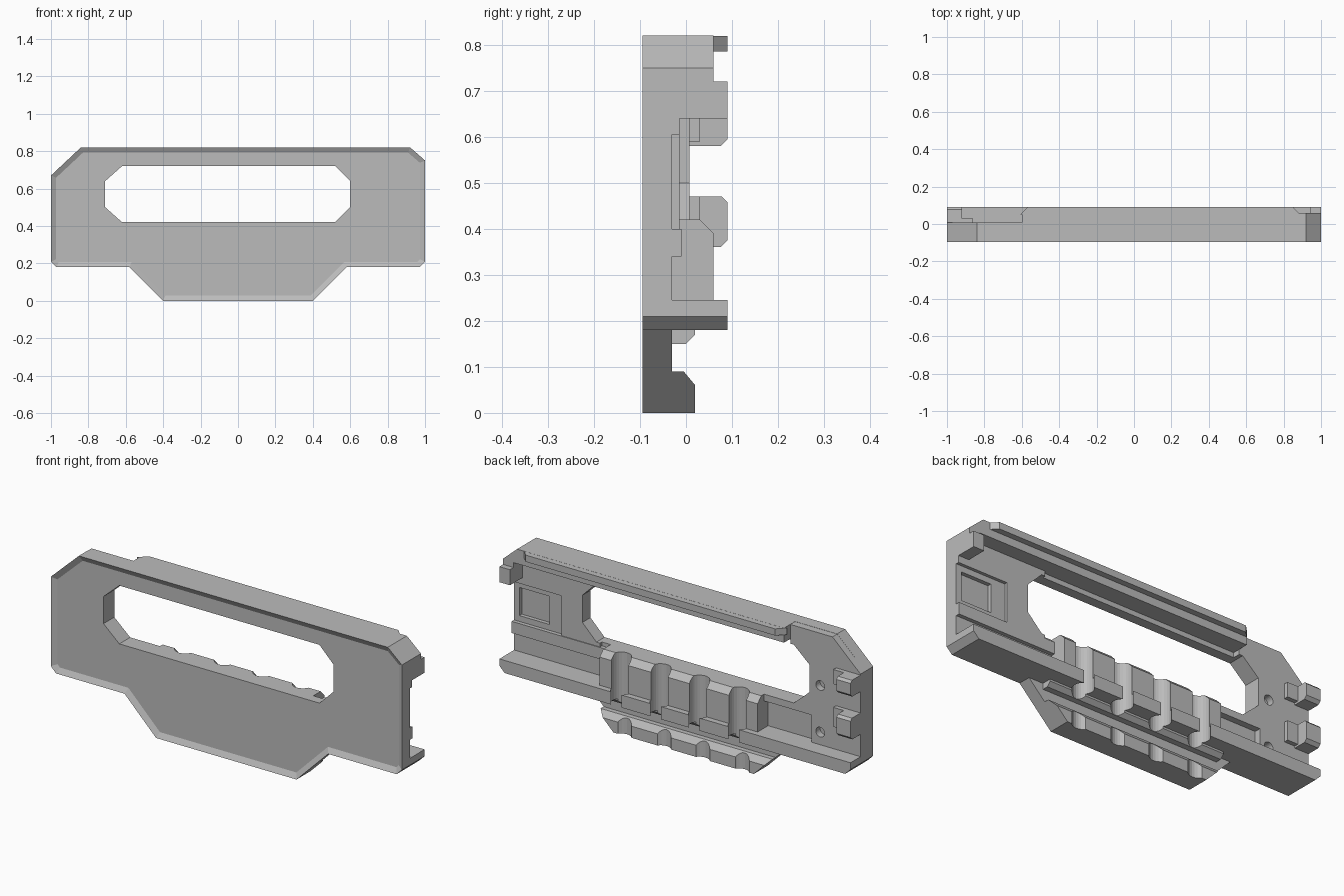
import bpy, bmesh, math
from mathutils import Vector

cube = bpy.data.objects.get("Cube")
if cube:
    bpy.data.objects.remove(cube)

grey = bpy.data.materials.new("plain_grey")
grey.use_nodes = True
grey.diffuse_color = (0.5, 0.5, 0.5, 1)
grey.node_tree.nodes["Principled BSDF"].inputs["Base Color"].default_value = (0.5, 0.5, 0.5, 1)

# Axis along which a profile is extruded -> how its 2D points become 3D
PLACE = {
    "x": lambda p, d: Vector((d, p[0], p[1])),
    "y": lambda p, d: Vector((p[0], d, p[1])),
    "z": lambda p, d: Vector((p[0], p[1], d)),
}


def finish(bm, name):
    bmesh.ops.recalc_face_normals(bm, faces=bm.faces[:])
    mesh = bpy.data.meshes.new(name)
    bm.to_mesh(mesh)
    bm.free()
    mesh.materials.append(grey)
    obj = bpy.data.objects.new(name, mesh)
    bpy.context.collection.objects.link(obj)
    return obj


def prism(name, pts, axis, a, b, rim=0, drop=0):
    """Extrude a profile from a to b; rim and drop chamfer the edge of the face at a."""
    bm = bmesh.new()
    base = [bm.verts.new(PLACE[axis](p, a)) for p in pts]
    face = bm.faces.new(base)
    move = PLACE[axis]((0, 0), b - a)
    new = bmesh.ops.extrude_face_region(bm, geom=[face], use_keep_orig=True)["geom"]
    bmesh.ops.translate(bm, vec=move, verts=[g for g in new if isinstance(g, bmesh.types.BMVert)])
    bmesh.ops.recalc_face_normals(bm, faces=bm.faces[:])
    if rim:
        bmesh.ops.inset_region(bm, faces=[face], thickness=rim)
        bmesh.ops.translate(bm, vec=move.normalized() * drop, verts=base)
    return finish(bm, name)


def box(name, x, y, z):
    return prism(name, [(x[0], z[0]), (x[1], z[0]), (x[1], z[1]), (x[0], z[1])], "y", *y)


def post(name, pos, radius, length, axis):
    pts = [(pos[0] + radius * math.cos(i * math.pi / 12),
            pos[1] + radius * math.sin(i * math.pi / 12)) for i in range(24)]
    return prism(name, pts, axis, *length)


def cut(obj, *cutters):
    for c in cutters:
        c.hide_render = True
        c.hide_viewport = True
        c.display_type = "WIRE"
        mod = obj.modifiers.new("cut", "BOOLEAN")
        mod.operation = "DIFFERENCE"
        mod.solver = "EXACT"
        mod.object = c


# Front shell with chamfered rim
outline = [(-0.4, 0), (0.4, 0), (0.58, 0.18), (0.97, 0.18), (1, 0.21), (1, 0.75),
           (0.92, 0.82), (-0.84, 0.82), (-1, 0.67), (-1, 0.21), (-0.97, 0.18), (-0.58, 0.18)]
shell = prism("front_shell", outline, "y", -0.095, -0.03, 0.03, 0.015)

# Window opening
window = prism("window_cutter", [(-0.71, 0.5), (-0.62, 0.42), (0.52, 0.42), (0.6, 0.5), (0.6, 0.64),
                                 (0.52, 0.72), (-0.62, 0.72), (-0.71, 0.64)], "y", -0.2, 0.2)
right_pocket = box("end_pocket_cutter", (0.8, 0.97), (-0.05, 0.1), (0.43, 0.575))
cut(shell, window, right_pocket)

# Top wall, with a deeper lip along its upper edge
prism("top_wall", [(-0.6, 0.745), (1, 0.745), (1, 0.75), (0.92, 0.82), (-0.6, 0.82)], "y", -0.05, 0.06)
prism("top_lip", [(-0.61, 0.05), (-0.57, 0.09), (0.85, 0.09), (0.89, 0.05)], "z", 0.785, 0.8195)

# Thick plate at the left end of the window, with screw holes and a pocket
plate = prism("end_plate", [(-1, 0.24), (-0.42, 0.24), (-0.42, 0.42), (-0.6, 0.42), (-0.6, 0.819),
                            (-0.84, 0.819), (-1, 0.67)], "y", -0.04, 0.008)
plate_pocket = box("plate_pocket_cutter", (-0.72, -0.3), (-0.025, 0.1), (0.2, 0.385))
holes = [post("screw_hole_cutter", (-0.77, z), 0.025, (-0.027, 0.1), "y") for z in (0.55, 0.31)]
cut(plate, window, plate_pocket, *holes)

# Hook tabs on that end
for name, low, high in (("upper_tab", 0.58, 0.665), ("lower_tab", 0.36, 0.47)):
    prism(name, [(-0.03, low), (0.075, low), (0.09, low + 0.015), (0.09, high - 0.012),
                 (0.078, high), (-0.03, high)], "x", -1, -0.92)
    box(name + "_foot", (-0.95, -0.86), (-0.03, 0.03), (low + 0.01, high))

# Ribs and tab on the other end
box("end_tab", (0.94, 1), (-0.05, 0.09), (0.64, 0.72))
box("end_tab_root", (0.94, 1), (-0.05, 0.06), (0.7, 0.75))
box("upper_rib", (0.6, 1), (-0.05, -0.014), (0.605, 0.75))
box("lower_rib", (0.44, 1), (-0.05, -0.01), (0.34, 0.4))
frame = box("window_frame", (0.5, 0.72), (-0.05, -0.014), (0.39, 0.75))
cut(frame, window)

# Ridged rail below the window, bottom shelf and hanging rail
rail = prism("rail", [(-0.05, 0.42), (0.03, 0.42), (0.06, 0.39), (0.06, 0.24), (-0.05, 0.24)],
             "x", -0.45, 0.45)
shelf = prism("bottom_shelf", [(-0.97, 0.18), (0.97, 0.18), (1, 0.21), (1, 0.245),
                               (-1, 0.245), (-1, 0.21)], "y", -0.05, 0.09)
under = prism("under_shelf", [(-0.05, 0.19), (0.02, 0.19), (0.02, 0.17), (0, 0.15), (-0.05, 0.15)],
              "x", -0.5, 0.5)
low_rail = prism("low_rail", [(-0.05, 0), (0.02, 0), (0.02, 0.06), (-0.005, 0.09), (-0.05, 0.09)],
                 "x", -0.4, 0.4)
for v in low_rail.data.vertices:
    v.co.x += math.copysign(v.co.z, v.co.x)

# Round vertical grooves through the rails
for x in (-0.335, -0.11, 0.11, 0.335):
    groove = post("groove_cutter", (x, 0.05), 0.05, (-0.1, 0.5), "z")
    for part in (rail, shelf, under, low_rail):
        cut(part, groove)
